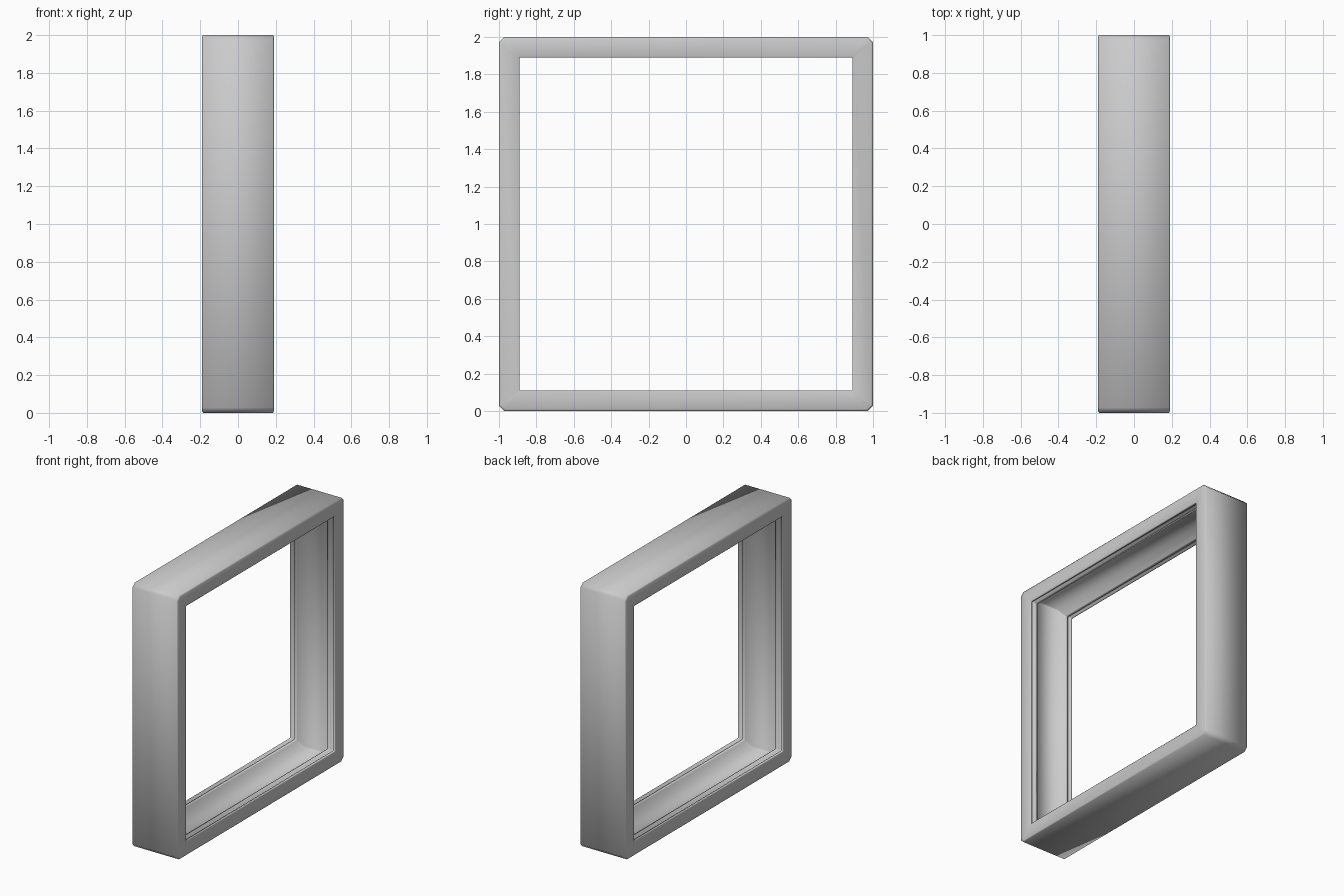
import bpy, bmesh

if "Cube" in bpy.data.objects:
    bpy.data.objects.remove(bpy.data.objects["Cube"])

# Half cross-section of the hollow frame (x, distance from centre): crown, sidewall, grooved lip, channel
half = [(0.185, 1.0), (0.19, 0.99), (0.19, 0.895), (0.187, 0.89), (0.175, 0.89), (0.17, 0.90),
        (0.155, 0.90), (0.15, 0.89), (0.125, 0.89), (0.125, 0.975)]
profile = half + [(-x, r) for x, r in reversed(half)]


def ring(bm, x, r):
    """Square loop with clipped corners; the clip fades towards the opening."""
    c = 0.004 + 0.024 * max(0.0, (r - 0.89) / 0.11)
    if abs(x) < 0.13:
        c = 0.004
    pts = [(r, r - c), (r - c, r), (-r + c, r), (-r, r - c),
           (-r, -r + c), (-r + c, -r), (r - c, -r), (r, -r + c)]
    return [bm.verts.new((x, y, z + 1.0)) for y, z in pts]


# Square channel frame swept from the profile
bm = bmesh.new()
rings = [ring(bm, x, r) for x, r in profile]
for i, a in enumerate(rings):
    b = rings[(i + 1) % len(rings)]
    for j in range(8):
        k = (j + 1) % 8
        bm.faces.new((a[j], a[k], b[k], b[j]))
bmesh.ops.recalc_face_normals(bm, faces=bm.faces[:])
for f in bm.faces:
    f.smooth = True
mesh = bpy.data.meshes.new("square_frame")
bm.to_mesh(mesh)
bm.free()
frame = bpy.data.objects.new("square_frame", mesh)
bpy.context.collection.objects.link(frame)
